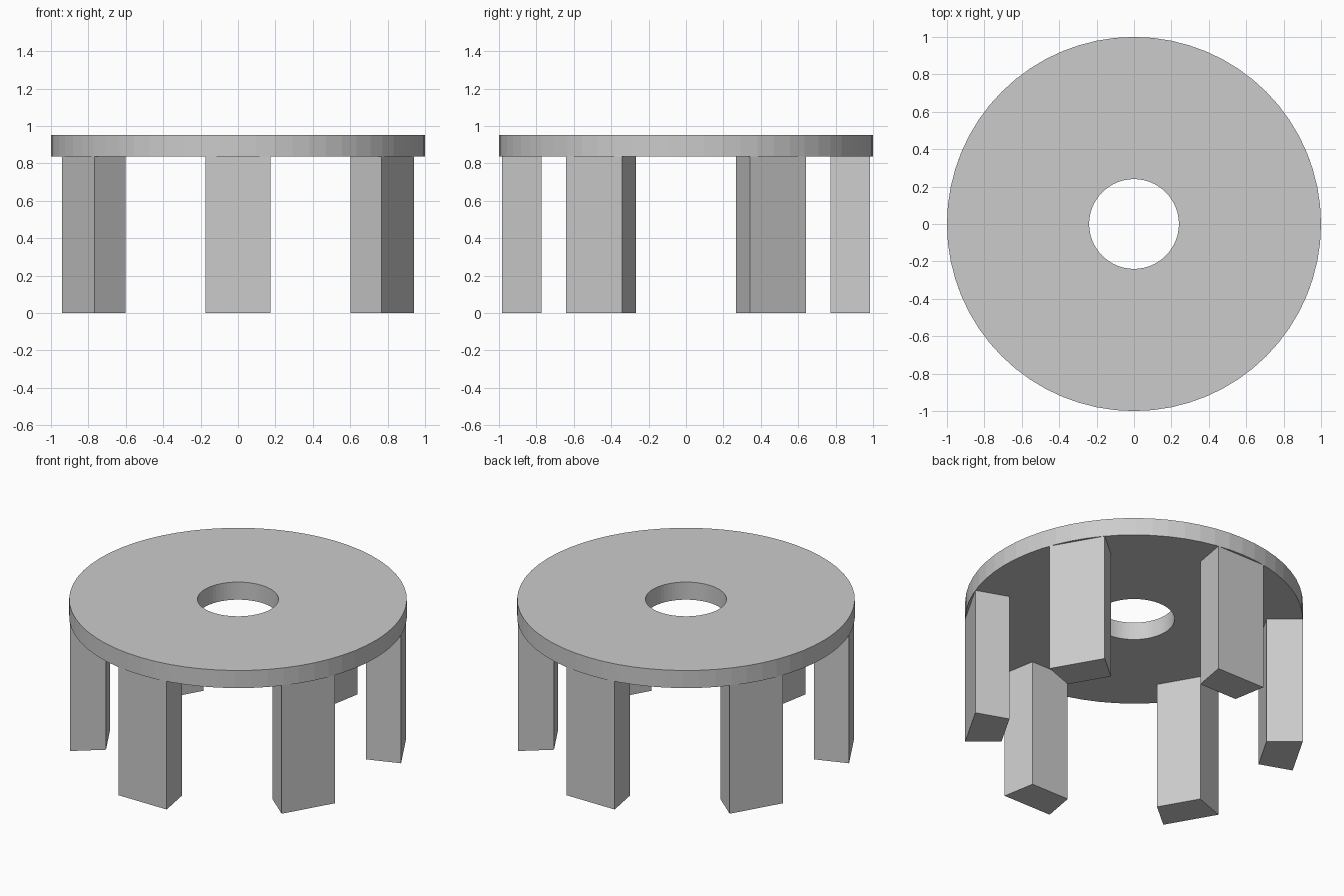
import bpy, bmesh
from math import sin, cos, pi, radians

if "Cube" in bpy.data.objects:
    bpy.data.objects.remove(bpy.data.objects["Cube"])

LEG_H, TOP_H = 0.837, 0.952
SEGMENTS = 64


def make_object(name, bm):
    bmesh.ops.recalc_face_normals(bm, faces=bm.faces)
    mesh = bpy.data.meshes.new(name)
    bm.to_mesh(mesh)
    bm.free()
    obj = bpy.data.objects.new(name, mesh)
    bpy.context.collection.objects.link(obj)
    return obj


def polar(r, a, z):
    return (r * cos(a), r * sin(a), z)


# Flat round top with a central hole: a rectangular section swept in a circle
def ring_plate(name, r_in, r_out, z0, z1):
    bm = bmesh.new()
    section = [(r_in, z0), (r_out, z0), (r_out, z1), (r_in, z1)]
    rings = [[bm.verts.new(polar(r, 2 * pi * i / SEGMENTS, z)) for r, z in section]
             for i in range(SEGMENTS)]
    for i, a in enumerate(rings):
        b = rings[(i + 1) % SEGMENTS]
        for k in range(4):
            n = (k + 1) % 4
            bm.faces.new((a[k], b[k], b[n], a[n]))
    return make_object(name, bm)


# Wedge leg: straight-sided sector, narrower towards the centre
def wedge_leg(name, angle, r_in, r_out, half, z1):
    bm = bmesh.new()
    plan = [(r_in, -half), (r_out, -half), (r_out, half), (r_in, half)]
    base = bm.faces.new([bm.verts.new(polar(r, angle + d, 0)) for r, d in plan])
    ext = bmesh.ops.extrude_face_region(bm, geom=[base], use_keep_orig=True)
    top = [v for v in ext["geom"] if isinstance(v, bmesh.types.BMVert)]
    bmesh.ops.translate(bm, verts=top, vec=(0, 0, z1))
    return make_object(name, bm)


ring_plate("round_top", 0.24, 1.0, LEG_H, TOP_H)

# Six evenly spaced legs, one facing the front
for i in range(6):
    wedge_leg(f"leg_{i + 1}", radians(-90 + 60 * i), 0.785, 1.0, radians(10), LEG_H)
